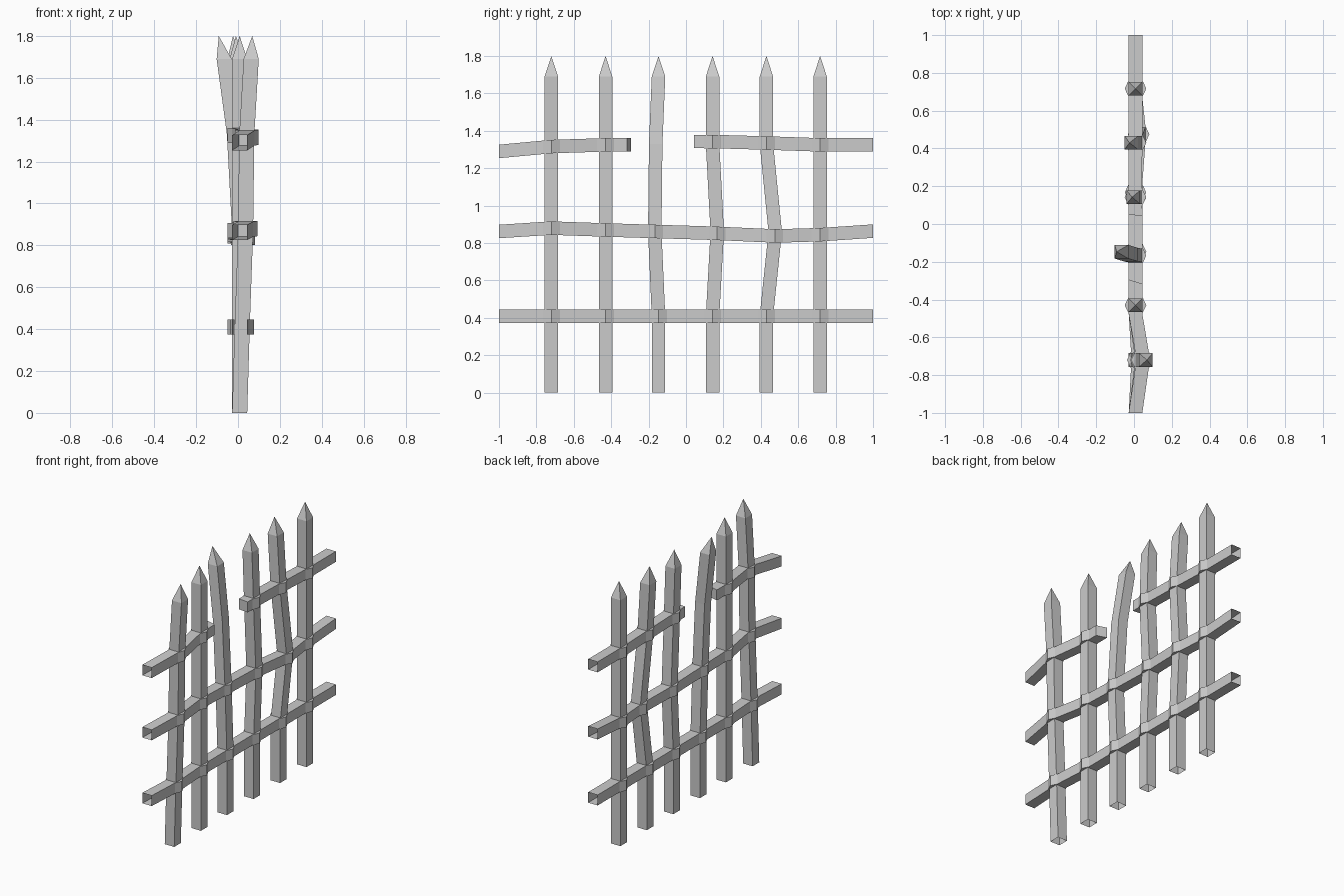
import bpy, bmesh

cube = bpy.data.objects.get("Cube")
if cube:
    bpy.data.objects.remove(cube, do_unlink=True)

wood = bpy.data.materials.new("pale_grey_wood")
wood.use_nodes = True
wood.diffuse_color = (0.6, 0.6, 0.6, 1)
wood.node_tree.nodes["Principled BSDF"].inputs["Base Color"].default_value = (0.6, 0.6, 0.6, 1)

HALF = 0.036     # half thickness of the timber
WRAP = 0.057     # half width of a rail where it wraps a post
NECK = 0.045     # distance from a post centre to the end of its wrap
MID = 0.008      # resting x of the whole fence
CORNERS = [(-1, -1), (1, -1), (1, 1), (-1, 1)]


def lerp(path, t):
    """Value along a list of (position, value) pairs."""
    if t <= path[0][0]:
        return path[0][1]
    for (a, va), (b, vb) in zip(path, path[1:]):
        if t <= b:
            return va + (vb - va) * (t - a) / (b - a)
    return path[-1][1]


def loft(name, rings, tip=None, caps=()):
    """Square tube through rings of four points, open unless tipped or capped."""
    bm = bmesh.new()
    loops = [[bm.verts.new(p) for p in ring] for ring in rings]
    for a, b in zip(loops, loops[1:]):
        for i in range(4):
            j = (i + 1) % 4
            bm.faces.new((a[i], a[j], b[j], b[i]))
    if tip:
        peak = bm.verts.new(tip)
        for i in range(4):
            bm.faces.new((loops[-1][i], loops[-1][(i + 1) % 4], peak))
    for end in caps:
        bm.faces.new(loops[end])
    bmesh.ops.recalc_face_normals(bm, faces=bm.faces)
    mesh = bpy.data.meshes.new(name)
    bm.to_mesh(mesh)
    bm.free()
    mesh.materials.append(wood)
    bpy.context.collection.objects.link(bpy.data.objects.new(name, mesh))


# Posts: y position, sideways bend in y, lean in x, at the listed heights
LEVELS = [0, 0.41, 0.86, 1.33, 1.69, 1.8]
POSTS = [
    (-0.72, [0, 0, 0, 0, 0, 0], [0, 0.012, 0.028, 0.034, 0.055, 0.06]),
    (-0.43, [0] * 6, [0] * 6),
    (-0.147, [0, 0, -0.02, -0.015, 0, 0], [0, 0, 0, -0.025, -0.074, -0.1]),
    (0.142, [0, 0, 0.025, 0, 0, 0], [0, 0, 0, 0, -0.012, -0.018]),
    (0.43, [0, 0, 0.047, 0, 0, 0], [0, 0, 0.017, 0, -0.022, -0.032]),
    (0.717, [0] * 6, [0] * 6),
]


def post_centre(post, z):
    y, bend, lean = post
    return MID + lerp(list(zip(LEVELS, lean)), z), y + lerp(list(zip(LEVELS, bend)), z)


for n, post in enumerate(POSTS, 1):
    rings = []
    for z in LEVELS[:-1]:
        x, y = post_centre(post, z)
        rings.append([(x + sx * HALF, y + sy * HALF, z) for sx, sy in CORNERS])
    loft(f"post_{n}", rings, tip=(*post_centre(post, LEVELS[-1]), LEVELS[-1]))


# Rails: height path along y; skew slants a broken end
def rail(name, path, skew_start=0, skew_end=0):
    start, end = path[0][0], path[-1][0]
    stations = [(start, MID, HALF, skew_start)]
    for post in POSTS:
        if start < post[0] < end:
            x, y = post_centre(post, lerp(path, post[0]))
            stations += [(y - NECK, x, HALF, 0), (y, x, WRAP, 0), (y + NECK, x, HALF, 0)]
    stations.append((end, MID, HALF, skew_end))
    rings = [[(x + sx * w, y + sx * skew, lerp(path, y) + sz * HALF) for sx, sz in CORNERS]
             for y, x, w, skew in stations]
    caps = [i for i, s in ((0, skew_start), (-1, skew_end)) if s]
    loft(name, rings, caps=caps)


rail("lower_rail", [(-1, 0.41), (1, 0.41)])
rail("middle_rail", [(-1, 0.862), (-0.72, 0.88), (-0.43, 0.87), (0.14, 0.853),
                     (0.48, 0.838), (0.72, 0.845), (1, 0.864)])
rail("upper_rail_front", [(-1, 1.29), (-0.72, 1.316), (-0.43, 1.325), (-0.305, 1.325)],
     skew_end=-0.011)
rail("upper_rail_back", [(0.046, 1.343), (0.14, 1.343), (0.43, 1.335), (0.72, 1.325), (1, 1.325)],
     skew_start=-0.004)
